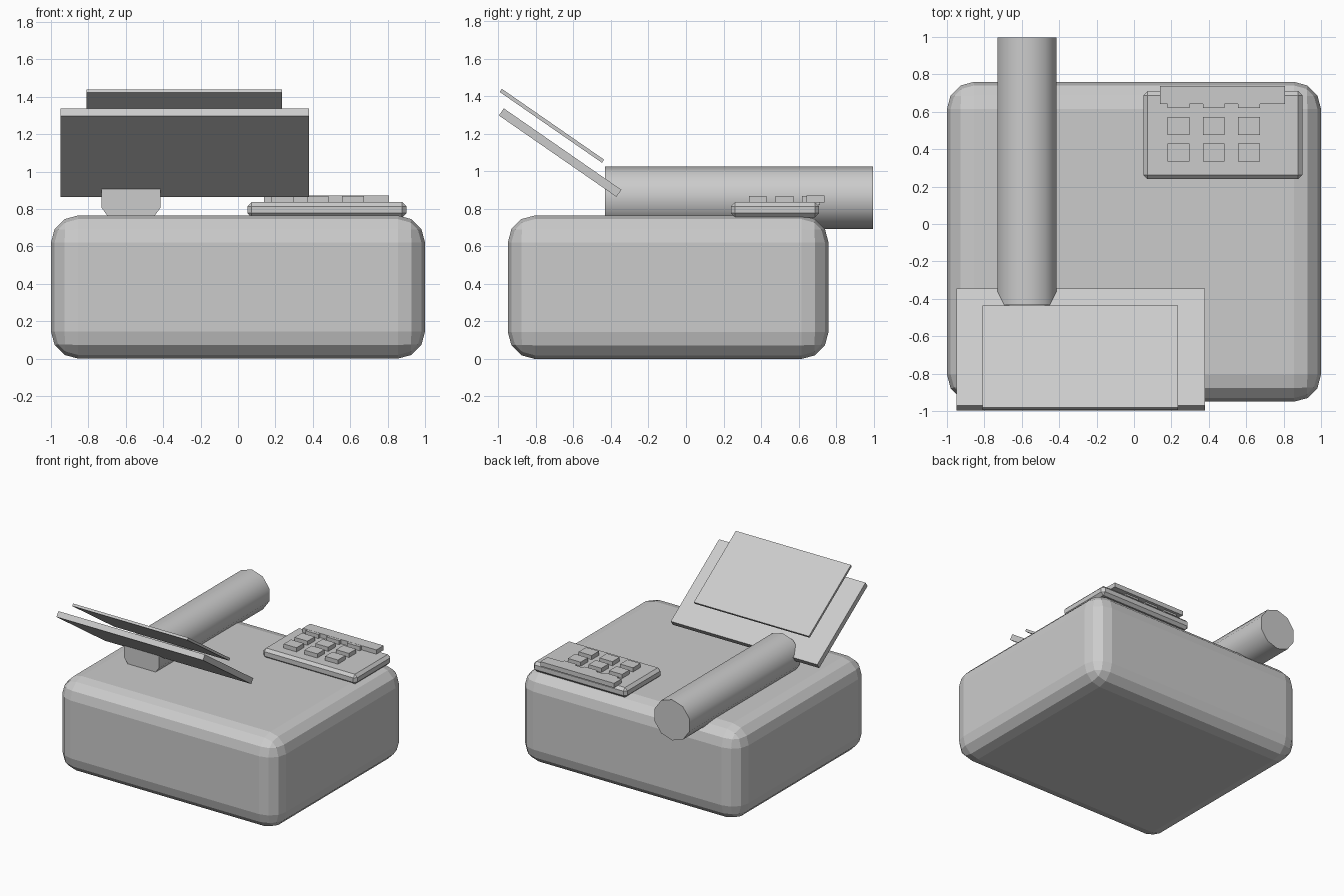
import bpy
import math
from mathutils import Vector

cube = bpy.data.objects.get("Cube")
if cube:
    bpy.data.objects.remove(cube, do_unlink=True)

# One grey for the whole machine
grey = bpy.data.materials.new("plain grey")
grey.use_nodes = True
colour = (0.6, 0.6, 0.6, 1)
grey.diffuse_color = colour
grey.node_tree.nodes["Principled BSDF"].inputs["Base Color"].default_value = colour


def box(name, low, high, bevel=0, segments=1, tilt=0):
    """Box between two corners, optionally bevelled and tilted about x."""
    low, high = Vector(low), Vector(high)
    bpy.ops.mesh.primitive_cube_add(size=1, location=(low + high) / 2)
    ob = bpy.context.object
    ob.name = name
    ob.scale = high - low
    bpy.ops.object.transform_apply(location=False, rotation=False, scale=True)
    ob.rotation_euler.x = tilt
    ob.data.materials.append(grey)
    if bevel:
        mod = ob.modifiers.new("rounded edges", "BEVEL")
        mod.width = bevel
        mod.segments = segments
    return ob


def sheet(name, left, right, y, z, length, thickness):
    """Sloping sheet rising towards the front."""
    box(name, (left, y - length / 2, z - thickness / 2),
        (right, y + length / 2, z + thickness / 2), tilt=math.radians(-34.7))


# Rounded body
box("body", (-1, -0.95, 0), (1, 0.76, 0.765), 0.145, 3)

# Paper roller lying front to back, flat facets at the sides
bpy.ops.mesh.primitive_cylinder_add(
    vertices=10, radius=0.167, depth=1.43, location=(-0.572, 0.283, 0.86),
    rotation=(math.pi / 2, 0, 0))
roller = bpy.context.object
roller.name = "roller"
roller.data.materials.append(grey)
bpy.ops.object.shade_smooth_by_angle(angle=math.radians(40))

# Sloping tray with a thinner sheet above it
sheet("paper_tray", -0.95, 0.38, -0.671, 1.1, 0.762, 0.046)
sheet("paper_sheet", -0.81, 0.235, -0.715, 1.243, 0.663, 0.02)

# Keypad with three rows of keys and a display bar over the last row
box("keypad_base", (0.05, 0.24, 0.755), (0.9, 0.71, 0.836), 0.022)
for row in range(3):
    for col in range(3):
        x, y = 0.18 + col * 0.188, 0.335 + row * 0.142
        box(f"key_{row}_{col}", (x, y, 0.82), (x + 0.117, y + 0.095, 0.87))
box("display_bar", (0.138, 0.642, 0.834), (0.807, 0.737, 0.871))
